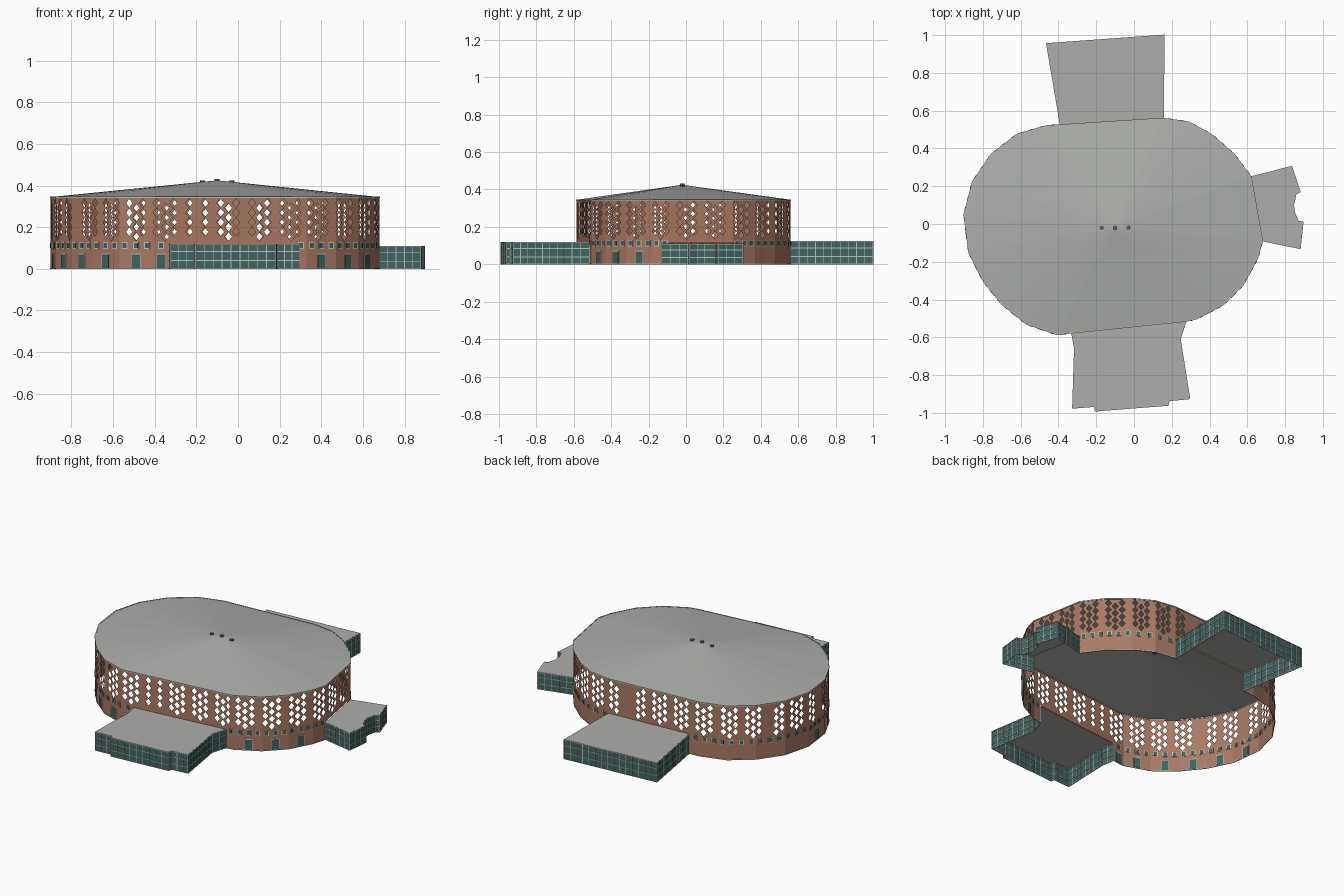
import bpy, bmesh, math, random
from mathutils import Vector, Matrix

random.seed(4)
cube = bpy.data.objects.get("Cube")
if cube:
    bpy.data.objects.remove(cube, do_unlink=True)


def material(name, rgb):
    m = bpy.data.materials.new(name)
    m.use_nodes = True
    m.diffuse_color = (*rgb, 1)
    m.node_tree.nodes["Principled BSDF"].inputs["Base Color"].default_value = (*rgb, 1)
    return m


BRICK = material("brick", (0.40, 0.19, 0.125))
ROOF = material("roof_grey", (0.42, 0.43, 0.41))
GLASS = material("teal_glass", (0.05, 0.13, 0.12))
TRIM = material("pale_trim", (0.50, 0.52, 0.48))
VENT = material("vent_grey", (0.12, 0.13, 0.13))


def finish(bm, name, mat):
    mesh = bpy.data.meshes.new(name)
    bm.to_mesh(mesh)
    bm.free()
    mesh.materials.append(mat)
    obj = bpy.data.objects.new(name, mesh)
    bpy.context.collection.objects.link(obj)


def slab(bm, p, q, s0, s1, z0, z1, depth):
    """Thin upright box from distance s0 to s1 along the wall line p-q."""
    along = (q - p).normalized()
    c = p + along * (s0 + s1) / 2
    bmesh.ops.create_cube(bm, size=1, matrix=(
        Matrix.Translation((c.x, c.y, (z0 + z1) / 2))
        @ Matrix.Rotation(math.atan2(along.y, along.x), 4, "Z")
        @ Matrix.Diagonal((s1 - s0, depth, z1 - z0, 1))))


def face(bm, pts):
    return bm.faces.new([bm.verts.new(v) for v in pts])


def rect(bm, p, q, s0, s1, z0, z1):
    along = (q - p).normalized()
    a, b = p + along * s0, p + along * s1
    face(bm, [(a.x, a.y, z0), (b.x, b.y, z0), (b.x, b.y, z1), (a.x, a.y, z1)])


def diamond_cell(bm, p, q, s0, s1, z0, z1, k=0.93):
    """Wall cell with a diamond opening in its middle."""
    along = (q - p).normalized()
    sc, zc, hs, hz = (s0 + s1) / 2, (z0 + z1) / 2, (s1 - s0) / 2, (z1 - z0) / 2

    def pt(u, v):
        w = p + along * (sc + u * hs)
        return bm.verts.new((w.x, w.y, zc + v * hz))
    corner = [pt(-1, -1), pt(1, -1), pt(1, 1), pt(-1, 1)]
    tip = [pt(0, -k), pt(k, 0), pt(0, k), pt(-k, 0)]
    for i in range(4):
        j = (i + 1) % 4
        bm.faces.new((corner[i], corner[j], tip[i]))
        bm.faces.new((corner[j], tip[j], tip[i]))


# Drum outline, counterclockwise; the letter describes the facet that follows:
# d = door, a = opens into an annex, p = plain
OUTLINE = [
    (-.41, -.585, "d"), (-.33, -.577, "a"), (.275, -.515, "p"), (.33, -.503, "d"),
    (.47, -.43, "d"), (.58, -.32, "d"), (.655, -.18, "p"), (.68, -.09, "a"),
    (.62, .25, "p"), (.53, .37, "p"), (.41, .475, "p"), (.29, .54, "p"),
    (.155, .56, "a"), (-.39, .525, "p"), (-.465, .52, "p"), (-.62, .475, "p"),
    (-.755, .37, "p"), (-.855, .225, "p"), (-.9, .05, "d"), (-.875, -.15, "d"),
    (-.8, -.3, "d"), (-.7, -.425, "d"), (-.57, -.53, "d")]
EAVE, BAND, PITCH, ROWS = 0.345, 0.132, 0.046, 4

wall, frames, panes, trim = (bmesh.new() for _ in range(4))
column = 0
for i, (x, y, kind) in enumerate(OUTLINE):
    p, q = Vector((x, y)), Vector(OUTLINE[(i + 1) % len(OUTLINE)][:2])
    length = (q - p).length
    rect(wall, p, q, 0, length, 0.115 if kind == "a" else 0, BAND)
    slab(trim, p, q, 0, length, EAVE - 0.005, EAVE + 0.002, 0.005)

    # Perforated brick screen
    n = max(1, round(length / 0.037))
    w = length / n
    for c in range(n):
        column += 1
        s0, s1 = c * w, (c + 1) * w
        if column % 4 == 0 or random.random() < 0.08:
            rect(wall, p, q, s0, s1, BAND, EAVE)
            continue
        z = BAND + (PITCH / 2 if column % 2 else 0)
        if z > BAND:
            rect(wall, p, q, s0, s1, BAND, z)
        for r in range(ROWS):
            diamond_cell(wall, p, q, s0, s1, z, z + PITCH)
            z += PITCH
        rect(wall, p, q, s0, s1, z, EAVE)

    # Small windows, doors and base strip on the closed facets
    if kind != "a":
        slab(trim, p, q, 0, length, 0, 0.005, 0.005)
        n = max(1, round(length / 0.055))
        for c in range(n):
            m = (c + 0.5) * length / n
            slab(frames, p, q, m - 0.014, m + 0.014, 0.096, 0.128, 0.005)
            slab(panes, p, q, m - 0.010, m + 0.010, 0.100, 0.124, 0.008)
    if kind == "d":
        m = length / 2
        slab(frames, p, q, m - 0.024, m + 0.024, 0.005, 0.074, 0.005)
        slab(panes, p, q, m - 0.021, m + 0.021, 0.005, 0.068, 0.008)
finish(wall, "drum_wall", BRICK)
finish(frames, "opening_frames", TRIM)
finish(panes, "windows_and_doors", GLASS)
finish(trim, "drum_trim", TRIM)

# Shallow fan roof
APEX = (-.1, -.02, .425)
bm = bmesh.new()
top = bm.verts.new(APEX)
rim = [bm.verts.new((x, y, EAVE)) for x, y, _ in OUTLINE]
for a, b in zip(rim, rim[1:] + rim[:1]):
    bm.faces.new((a, b, top))
finish(bm, "drum_roof", ROOF)

# Row of roof vents
bm = bmesh.new()
for k in (-1, 0, 1):
    bmesh.ops.create_cone(bm, cap_ends=True, segments=8, radius1=0.012, radius2=0.012, depth=0.014,
                          matrix=Matrix.Translation((APEX[0] + k * 0.07, APEX[1], APEX[2] - abs(k) * 0.007)))
finish(bm, "roof_vents", VENT)


def annex(name, height, points):
    """Glazed wing: glass walls along the open line, mullion grid, flat roof."""
    glass, grid, roof = bmesh.new(), bmesh.new(), bmesh.new()
    pts = [Vector(v) for v in points]
    for p, q in zip(pts, pts[1:]):
        length = (q - p).length
        rect(glass, p, q, 0, length, 0, height)
        for z in (0.002, height * 0.33, height * 0.7, height - 0.003):
            slab(grid, p, q, 0, length, z - 0.002, z + 0.002, 0.005)
        n = max(1, round(length / 0.042))
        for c in range(n + 1):
            s = c * length / n
            slab(grid, p, q, s - 0.0018, s + 0.0018, 0, height, 0.005)
    top_face = face(roof, [(v.x, v.y, height) for v in pts])
    top_face.normal_update()
    if top_face.normal.z < 0:
        top_face.normal_flip()
    finish(glass, name + "_glass", GLASS)
    finish(grid, name + "_mullions", TRIM)
    finish(roof, name + "_roof", ROOF)


annex("front_annex", 0.12, [
    (-.33, -.577), (-.315, -.66), (-.325, -.975), (-.21, -.966), (-.205, -.99),
    (.18, -.96), (.187, -.935), (.295, -.925), (.245, -.61), (.275, -.515)])
annex("back_annex", 0.125, [(.155, .56), (.16, 1), (-.463, .955), (-.39, .525)])
annex("left_annex", 0.11, [
    (.68, -.09), (.88, -.13), (.895, .01), (.87, .015), (.85, .06),
    (.845, .1), (.858, .16), (.88, .17), (.835, .305), (.62, .25)])
